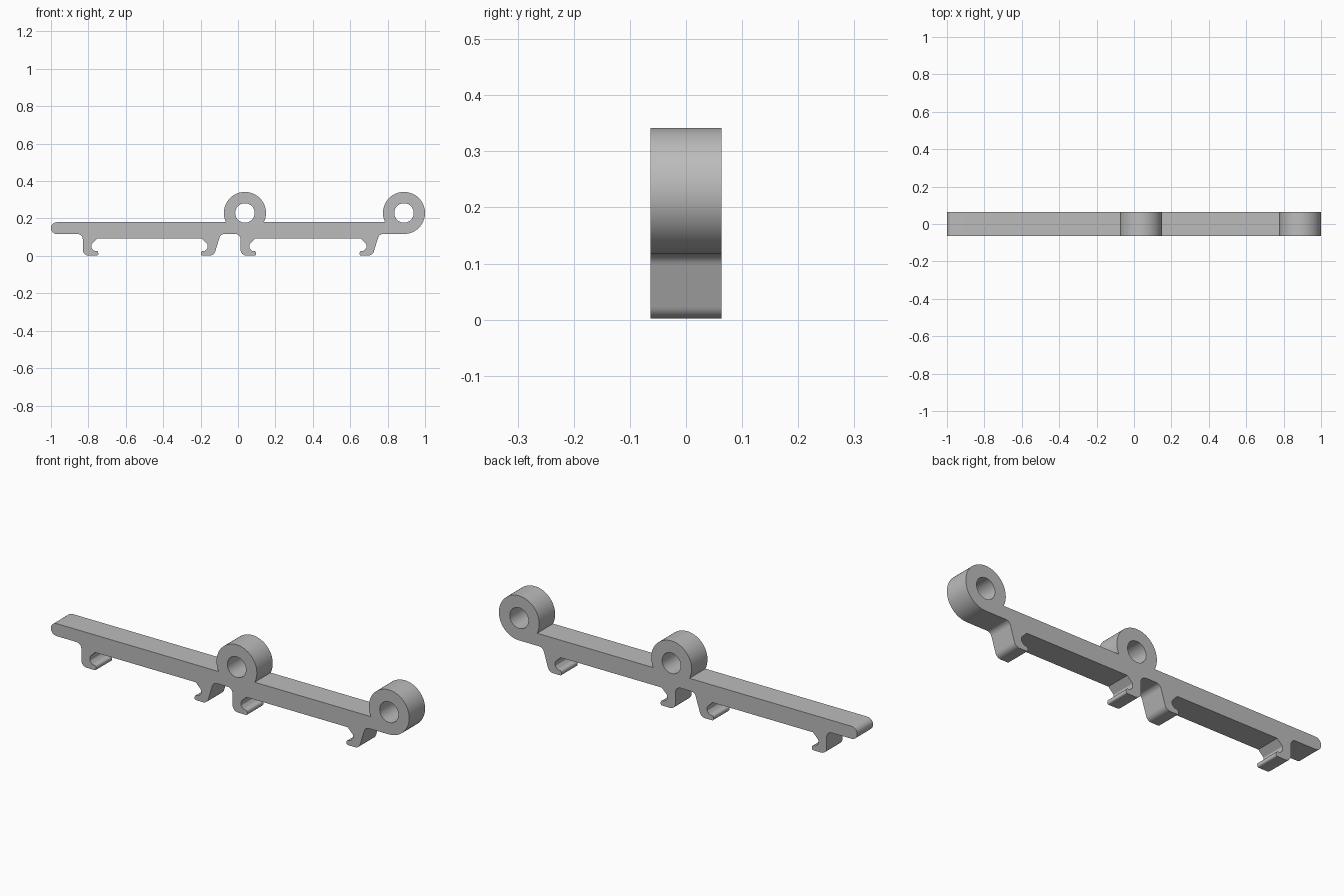
import bpy, bmesh
from math import sin, cos, pi, tan, sqrt, asin
from mathutils import Vector

cube = bpy.data.objects.get("Cube")
if cube:
    bpy.data.objects.remove(cube, do_unlink=True)

HALF_WIDTH = 0.0635
TOP, THIN, THICK = 0.18, 0.117, 0.092     # bar top, thin and thick undersides
RING_Z, RING_R, HOLE_R = 0.2295, 0.1125, 0.052
RINGS = (0.037, 0.8875)


def arc(cx, cz, r, a, b, n):
    return [(cx + r * cos(a + (b - a) * i / n), cz + r * sin(a + (b - a) * i / n)) for i in range(n + 1)]


def rounded(corners, steps=6):
    """Open path with each corner (x, z, radius) rounded by a tangent arc."""
    out = []
    for i, (x, z, r) in enumerate(corners):
        p = Vector((x, z))
        if r == 0 or i in (0, len(corners) - 1):
            out.append((x, z))
            continue
        a = (Vector(corners[i - 1][:2]) - p).normalized()
        b = (Vector(corners[i + 1][:2]) - p).normalized()
        half = a.angle(b) / 2
        centre = p + (a + b).normalized() * (r / sin(half))
        start, end = p + a * (r / tan(half)) - centre, p + b * (r / tan(half)) - centre
        for k in range(steps + 1):
            t = k / steps
            sweep = pi - 2 * half
            v = (start * sin((1 - t) * sweep) + end * sin(t * sweep)) / sin(sweep)
            out.append(tuple(centre + v))
    return out


def hook(tip, side, lean):
    """Clip hook corners from its outer wall to the thick underside."""
    shape = [(0.083 + lean, THIN, 0.028), (0.083 - lean * 0.6, 0.002, 0.03), (0, 0.002, 0.008),
             (0, 0.027, 0.012), (0.022, 0.027, 0.008), (0.036, 0.042, 0.008),
             (0.036, 0.062, 0.008), (0.006, THICK, 0)]
    pts = [(tip - side * dx, z, r) for dx, z, r in shape]
    return pts if side > 0 else pts[::-1]


# Underside, left to right, with a rounded free end and four hooks
underside = [(-0.9, TOP, 0), (-1, TOP, 0.0312), (-1, THIN, 0.0312)]
for tip, side, lean in ((-0.747, 1, 0), (-0.198, -1, 0.022), (0.097, 1, 0), (0.65, -1, 0.022)):
    underside += hook(tip, side, lean)
underside.append((RINGS[1], THIN, 0))
outline = rounded(underside)

# Ring outlines rise from the bar top
dip = asin((RING_Z - TOP) / RING_R)
outline += arc(RINGS[1], RING_Z, RING_R, -pi / 2, pi + dip, 48)[1:]
outline += arc(RINGS[0], RING_Z, RING_R, -dip, pi + dip, 48)

# Filled profile with pivot holes, extruded across the width
curve = bpy.data.curves.new("linkage_bar_profile", "CURVE")
curve.dimensions = "2D"
curve.fill_mode = "BOTH"
curve.extrude = HALF_WIDTH
holes = [arc(x, RING_Z, HOLE_R, 0, 2 * pi, 40)[:-1] for x in RINGS]
for loop in [outline] + holes:
    spline = curve.splines.new("POLY")
    spline.points.add(len(loop) - 1)
    for point, (x, z) in zip(spline.points, loop):
        point.co = (x, z, 0, 1)
    spline.use_cyclic_u = True
bar = bpy.data.objects.new("linkage_bar", curve)
bar.rotation_euler.x = pi / 2
bpy.context.collection.objects.link(bar)
bpy.ops.object.select_all(action="DESELECT")
bar.select_set(True)
bpy.context.view_layer.objects.active = bar
bpy.ops.object.convert(target="MESH")
bpy.ops.object.transform_apply(location=False, rotation=True, scale=False)

bm = bmesh.new()
bm.from_mesh(bar.data)
bmesh.ops.remove_doubles(bm, verts=bm.verts, dist=1e-5)
bmesh.ops.recalc_face_normals(bm, faces=bm.faces)
bm.to_mesh(bar.data)
bm.free()

# Plain grey plastic
grey = bpy.data.materials.new("plain_grey")
grey.use_nodes = True
colour = (0.5, 0.5, 0.5, 1)
grey.diffuse_color = colour
grey.node_tree.nodes["Principled BSDF"].inputs["Base Color"].default_value = colour
bar.data.materials.clear()
bar.data.materials.append(grey)
bpy.ops.object.shade_smooth_by_angle(angle=pi / 6)
